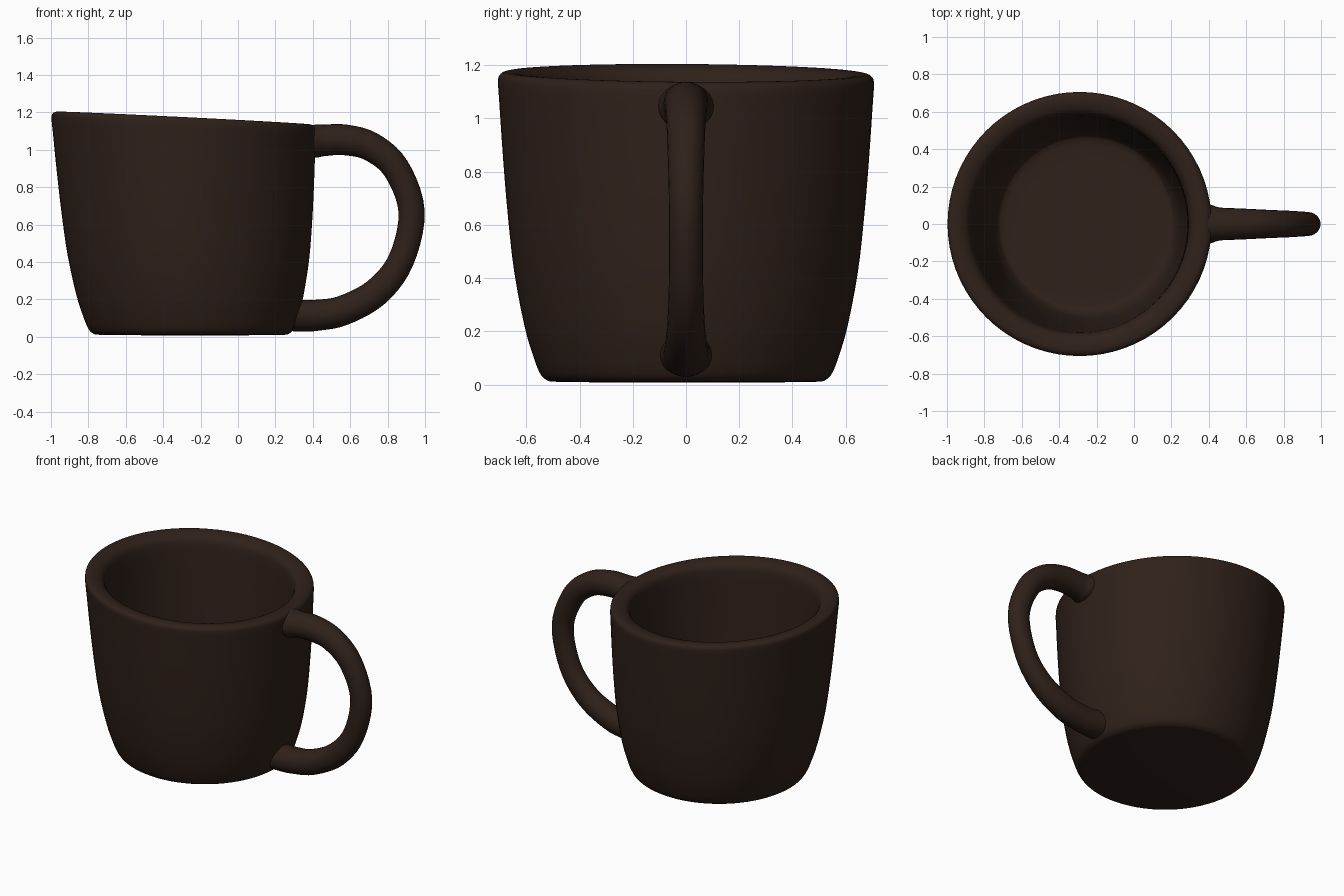
import bpy, bmesh, math
from mathutils import Vector

if "Cube" in bpy.data.objects:
    bpy.data.objects.remove(bpy.data.objects["Cube"])

mat = bpy.data.materials.new("dark_brown_clay")
mat.diffuse_color = (0.028, 0.015, 0.010, 1)
mat.use_nodes = True
mat.node_tree.nodes["Principled BSDF"].inputs["Base Color"].default_value = mat.diffuse_color


def smooth_path(points, steps):
    """Catmull-Rom interpolation through tuples of any size."""
    pts = [Vector(p) for p in points]
    pts = [pts[0] * 2 - pts[1]] + pts + [pts[-1] * 2 - pts[-2]]
    out = []
    for a, b, c, d in zip(pts, pts[1:], pts[2:], pts[3:]):
        for i in range(steps):
            t = i / steps
            out.append(0.5 * (2 * b + (c - a) * t + (2 * a - 5 * b + 4 * c - d) * t * t
                              + (3 * b - a - 3 * c + d) * t ** 3))
    return out + [pts[-2]]


def skin(name, rings):
    """Join closed rings of points into one capped, smooth object."""
    bm = bmesh.new()
    loops = [[bm.verts.new(p) for p in ring] for ring in rings]
    n = len(loops[0])
    for a, b in zip(loops, loops[1:]):
        for i in range(n):
            j = (i + 1) % n
            bm.faces.new((a[i], a[j], b[j], b[i]))
    bm.faces.new(loops[0])
    bm.faces.new(loops[-1])
    bmesh.ops.recalc_face_normals(bm, faces=bm.faces)
    mesh = bpy.data.meshes.new(name)
    bm.to_mesh(mesh)
    bm.free()
    obj = bpy.data.objects.new(name, mesh)
    bpy.context.collection.objects.link(obj)
    mesh.materials.append(mat)
    bpy.ops.object.select_all(action='DESELECT')
    obj.select_set(True)
    bpy.context.view_layer.objects.active = obj
    bpy.ops.object.shade_smooth_by_angle(angle=math.radians(50))
    return obj


# Cup: (radius, height) profile from under the base, over the rim, to the inner floor
profile = [(0.25, 0.008), (0.48, 0.010), (0.525, 0.018), (0.55, 0.045), (0.575, 0.11),
           (0.607, 0.22), (0.645, 0.42), (0.668, 0.62), (0.686, 0.83), (0.701, 1.05),
           (0.706, 1.135), (0.698, 1.160), (0.675, 1.170), (0.635, 1.166), (0.603, 1.150),
           (0.585, 1.115), (0.576, 1.03), (0.562, 0.80), (0.545, 0.55), (0.52, 0.32),
           (0.50, 0.21), (0.475, 0.15), (0.43, 0.128), (0.2, 0.125)]


def cup_ring(r, z, n=72):
    # the cup leans slightly and its rim slopes down toward the handle
    k = z / 1.165
    ring = []
    for i in range(n):
        a = math.tau * i / n
        x, y = r * math.cos(a), r * math.sin(a)
        ring.append((x - 0.25 - 0.042 * k, y, z - k * (0.05 * x + 0.007 * y)))
    return ring


skin("cup", [cup_ring(*p) for p in smooth_path(profile, 3)])

# Handle: (x, z, in-plane radius, sideways radius), flared where it meets the cup
path = [(0.35, 1.040, 0.088, 0.115), (0.415, 1.046, 0.088, 0.102), (0.46, 1.050, 0.084, 0.088),
        (0.57, 1.053, 0.082, 0.083), (0.71, 1.017, 0.078, 0.076), (0.845, 0.900, 0.073, 0.070),
        (0.928, 0.670, 0.070, 0.064), (0.872, 0.410, 0.070, 0.064), (0.74, 0.238, 0.076, 0.070),
        (0.56, 0.140, 0.080, 0.080), (0.42, 0.115, 0.083, 0.086), (0.35, 0.113, 0.085, 0.092),
        (0.26, 0.114, 0.083, 0.105)]
line = smooth_path(path, 5)
rings = []
for i, (x, z, rp, ry) in enumerate(line):
    p, q = line[max(i - 1, 0)], line[min(i + 1, len(line) - 1)]
    t = Vector((q[0] - p[0], q[1] - p[1])).normalized()
    ring = []
    for j in range(24):
        a = math.tau * j / 24
        u = rp * math.cos(a)
        ring.append((x - t.y * u, ry * math.sin(a), z + t.x * u))
    rings.append(ring)
skin("handle", rings)
